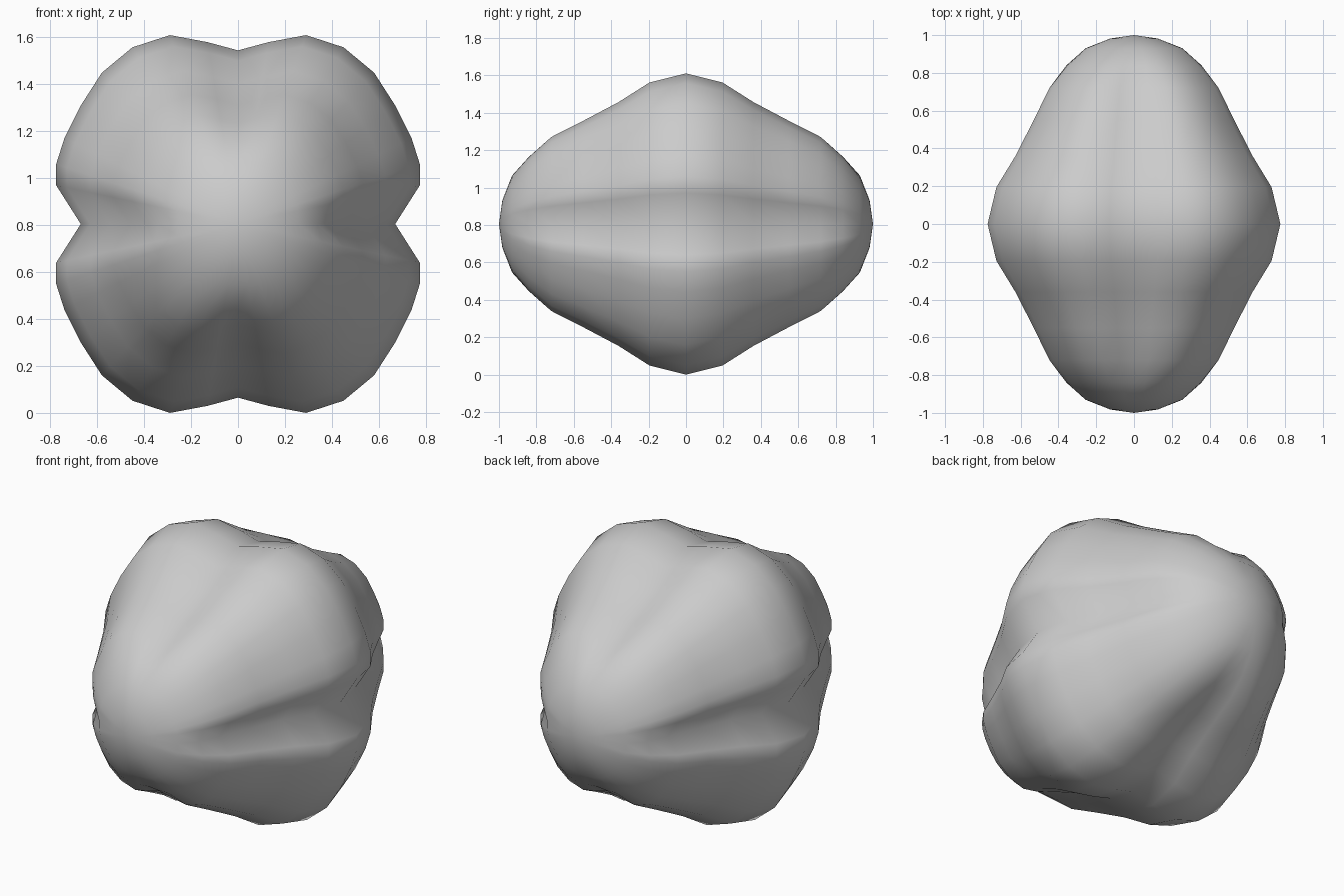
import bpy, bmesh

if "Cube" in bpy.data.objects:
    bpy.data.objects.remove(bpy.data.objects["Cube"])

# Quarter cross-section (x, z from centre): top notch, lobe, side notch
quarter = [(0, .74), (.13, .775), (.29, .805), (.45, .753), (.58, .645),
           (.67, .505), (.74, .365), (.775, .255), (.775, .165), (.67, 0)]
# Half length profile: (distance along y, section scale, roundness of the end)
half = [(0, 1, 0), (.195, .94, 0), (.36, .81, 0), (.55, .685, 0), (.72, .578, 0),
        (.84, .462, .5), (.93, .33, .9), (.982, .16, 1)]

# Mirror the quarter into a closed four-lobed loop
right = quarter + [(x, -z) for x, z in reversed(quarter[:-1])]
loop = right + [(-x, z) for x, z in reversed(right[1:-1])]
rings = [(-y, s, w) for y, s, w in reversed(half[1:])] + half


def section_point(x, z, y, scale, w):
    # Blend the lobes into a plain round section towards the ends
    r = (x * x + z * z) ** .5
    k = scale * (1 - w + w * .79 / r)
    return (x * k, y, .805 + z * k)


bm = bmesh.new()
grid = [[bm.verts.new(section_point(x, z, y, s, w)) for x, z in loop] for y, s, w in rings]
n = len(loop)

# Skin between neighbouring rings
for a, b in zip(grid, grid[1:]):
    for i in range(n):
        j = (i + 1) % n
        bm.faces.new((a[i], a[j], b[j], b[i]))

# Rounded end caps
for ring, y in ((grid[0], -1), (grid[-1], 1)):
    tip = bm.verts.new((0, y, .805))
    for i in range(n):
        bm.faces.new((ring[i], ring[(i + 1) % n], tip))

bmesh.ops.recalc_face_normals(bm, faces=bm.faces)
for f in bm.faces:
    f.smooth = True
mesh = bpy.data.meshes.new("lobed_boulder")
bm.to_mesh(mesh)
bm.free()
boulder = bpy.data.objects.new("lobed_boulder", mesh)
bpy.context.collection.objects.link(boulder)
